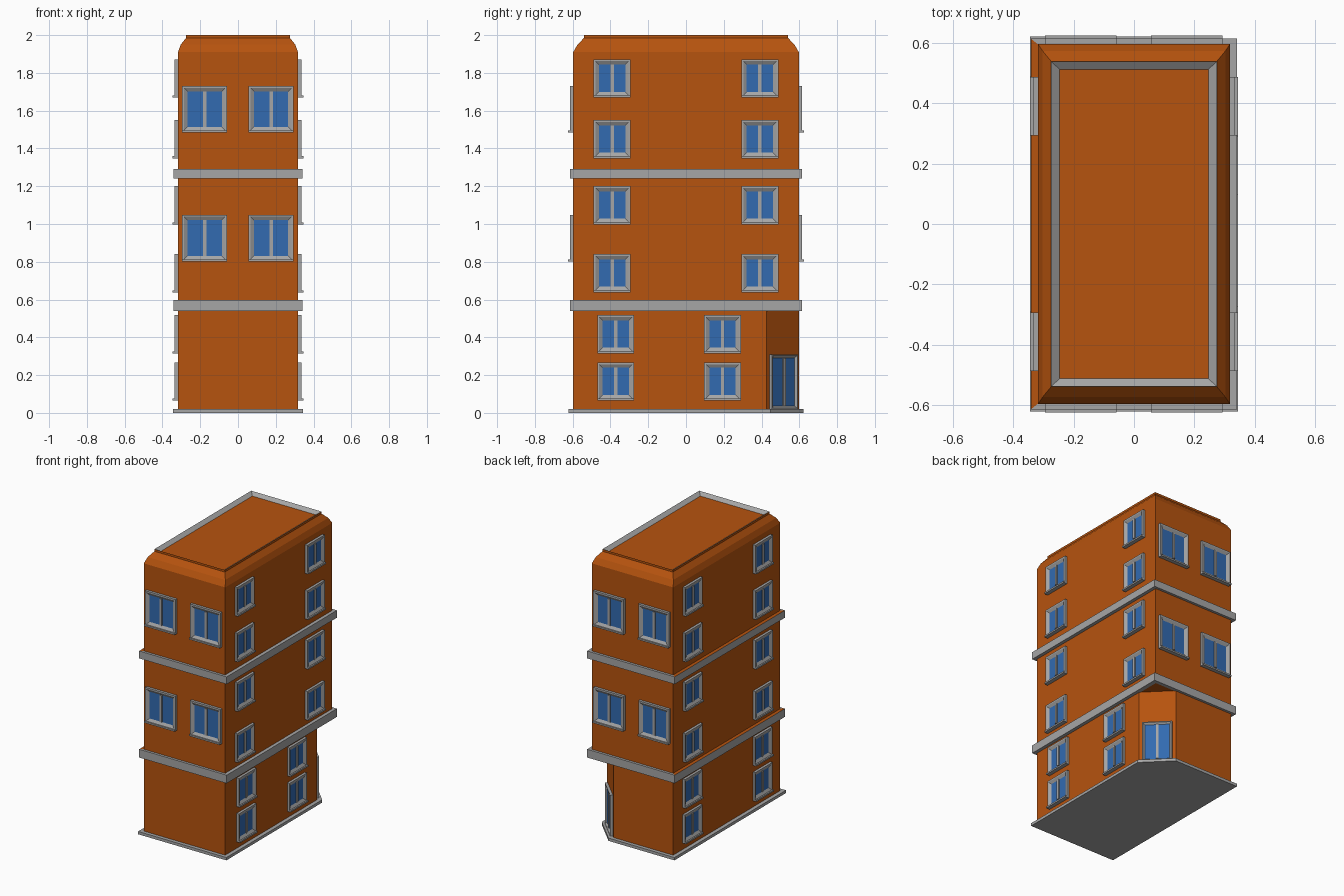
import bpy, bmesh, math
from mathutils import Matrix, Vector

if "Cube" in bpy.data.objects:
    bpy.data.objects.remove(bpy.data.objects["Cube"])


def material(name, col):
    m = bpy.data.materials.new(name)
    m.diffuse_color = (*col, 1)
    m.use_nodes = True
    m.node_tree.nodes["Principled BSDF"].inputs["Base Color"].default_value = m.diffuse_color
    return m


ORANGE = material("orange_render", (0.47, 0.087, 0.0045))
GRAY = material("gray_trim", (0.38, 0.38, 0.38))
BLUE = material("blue_glass", (0.032, 0.145, 0.44))
MATS = [ORANGE, GRAY, BLUE]

HX, HY = 0.318, 0.597      # half size of the walls
CUT = 0.17                 # cut corner on the ground floor


def finish(name, bm, matrix=None):
    me = bpy.data.meshes.new(name)
    bm.to_mesh(me)
    bm.free()
    for m in MATS:
        me.materials.append(m)
    ob = bpy.data.objects.new(name, me)
    if matrix:
        ob.matrix_world = matrix
    bpy.context.collection.objects.link(ob)
    return ob


def loft(bm, rings, mats, start=True, end=None, closed=False):
    """Bridge rectangular rings (half x, half y, z); one material per step."""
    loops = [[bm.verts.new((sx * x, sy * y, z))
              for sx, sy in ((-1, -1), (1, -1), (1, 1), (-1, 1))]
             for x, y, z in rings]
    pairs = list(zip(loops, loops[1:]))
    if closed:
        pairs.append((loops[-1], loops[0]))
    for (a, b), m in zip(pairs, mats):
        for i in range(4):
            j = (i + 1) % 4
            bm.faces.new((a[i], a[j], b[j], b[i])).material_index = m
    if start:
        bm.faces.new(loops[0][::-1]).material_index = mats[0]
    if end is not None:
        bm.faces.new(loops[-1]).material_index = end


def box(bm, x0, x1, y0, y1, z0, z1, mat):
    mtx = Matrix.Translation(((x0 + x1) / 2, (y0 + y1) / 2, (z0 + z1) / 2)) \
        @ Matrix.Diagonal((x1 - x0, y1 - y0, z1 - z0, 1))
    new = bmesh.ops.create_cube(bm, size=1, matrix=mtx)["verts"]
    for f in {f for v in new for f in v.link_faces}:
        f.material_index = mat


def cut_corner_prism(name, hx, hy, cut, z0, z1, mat):
    pts = [(-hx, -hy), (hx, -hy), (hx, hy - cut), (hx - cut, hy), (-hx, hy)]
    bm = bmesh.new()
    f = bm.faces.new([bm.verts.new((x, y, z0)) for x, y in pts])
    r = bmesh.ops.extrude_face_region(bm, geom=[f])["geom"]
    bmesh.ops.translate(bm, vec=(0, 0, z1 - z0),
                        verts=[v for v in r if isinstance(v, bmesh.types.BMVert)])
    bmesh.ops.recalc_face_normals(bm, faces=bm.faces)
    for f in bm.faces:
        f.material_index = mat
    finish(name, bm)


# plinth and ground floor with the cut entrance corner
cut_corner_prism("plinth", 0.345, 0.622, 0.175, 0, 0.02, 1)
cut_corner_prism("ground_floor", HX, HY, CUT, 0.02, 0.545, 0)

# upper storeys with sloped roof edge, raised rim and sunken roof
bm = bmesh.new()
loft(bm, [(HX, HY, 0.542), (HX, HY, 1.91), (0.303, 0.574, 1.95), (0.275, 0.54, 1.985),
          (0.275, 0.54, 2.0), (0.247, 0.513, 1.98)], [0, 0, 0, 0, 1], end=0)
finish("upper_storeys", bm)

# floor bands, whose left upper ledge is orange
for name, z0, z1 in (("lower_band", 0.54, 0.598), ("upper_band", 1.24, 1.292)):
    bm = bmesh.new()
    loft(bm, [(0.312, 0.591, z0), (0.342, 0.615, z0), (0.342, 0.615, z1), (0.312, 0.591, z1)],
         [1, 1, 1, 1], start=False, closed=True)
    bm.normal_update()
    for f in bm.faces:
        if f.normal.z > 0.9 and f.calc_center_median().x < -0.31:
            f.material_index = 0
    finish(name, bm)


def wall_matrix(angle, px, py, z):
    """Local x along the wall, y up, z outwards."""
    c, s = math.cos(angle), math.sin(angle)
    return Matrix(((-s, 0, c, px), (c, 0, s, py), (0, 1, 0, z), (0, 0, 0, 1)))


def window(name, matrix, w, h, border, sill=True):
    bm = bmesh.new()
    hw, hh = w / 2, h / 2
    lip = border * 0.35
    loft(bm, [(hw, hh, -0.005), (hw, hh, 0.018), (hw - lip, hh - lip, 0.018),
              (hw - border, hh - border, 0.007)], [1, 1, 1], end=2)
    box(bm, -0.009, 0.009, -hh + border, hh - border, 0.004, 0.014, 1)
    if sill:
        box(bm, -hw, hw, -hh - 0.002, -hh + 0.009, 0, 0.028, 1)
    finish(name, bm, matrix)


RIGHT, BACK, LEFT, FRONT = 0, math.pi / 2, math.pi, -math.pi / 2

# small windows on the long sides
levels = (0.74, 1.10, 1.45, 1.772)
for side, angle, sx in (("right", RIGHT, 1), ("left", LEFT, -1)):
    spots = [(y, z) for y in (-0.391, 0.391) for z in levels]
    low = (-0.372, 0.193) if sx > 0 else (-0.388, 0.394)
    spots += [(y, z) for y in low for z in (0.167, 0.417)]
    for i, (y, z) in enumerate(spots):
        window(f"{side}_window_{i + 1}", wall_matrix(angle, sx * HX, y, z), 0.195, 0.2, 0.028)

# large windows on the short sides
for side, angle, sy in (("front", FRONT, -1), ("back", BACK, 1)):
    for i, (x, z) in enumerate((x, z) for x in (-0.177, 0.175) for z in (0.926, 1.608)):
        window(f"{side}_window_{i + 1}", wall_matrix(angle, x, sy * HY, z), 0.238, 0.245, 0.028)

# glazed double door on the cut corner
window("corner_door", wall_matrix(math.pi / 4, HX - CUT / 2, HY - CUT / 2, 0.164),
       0.195, 0.29, 0.018, sill=False)
